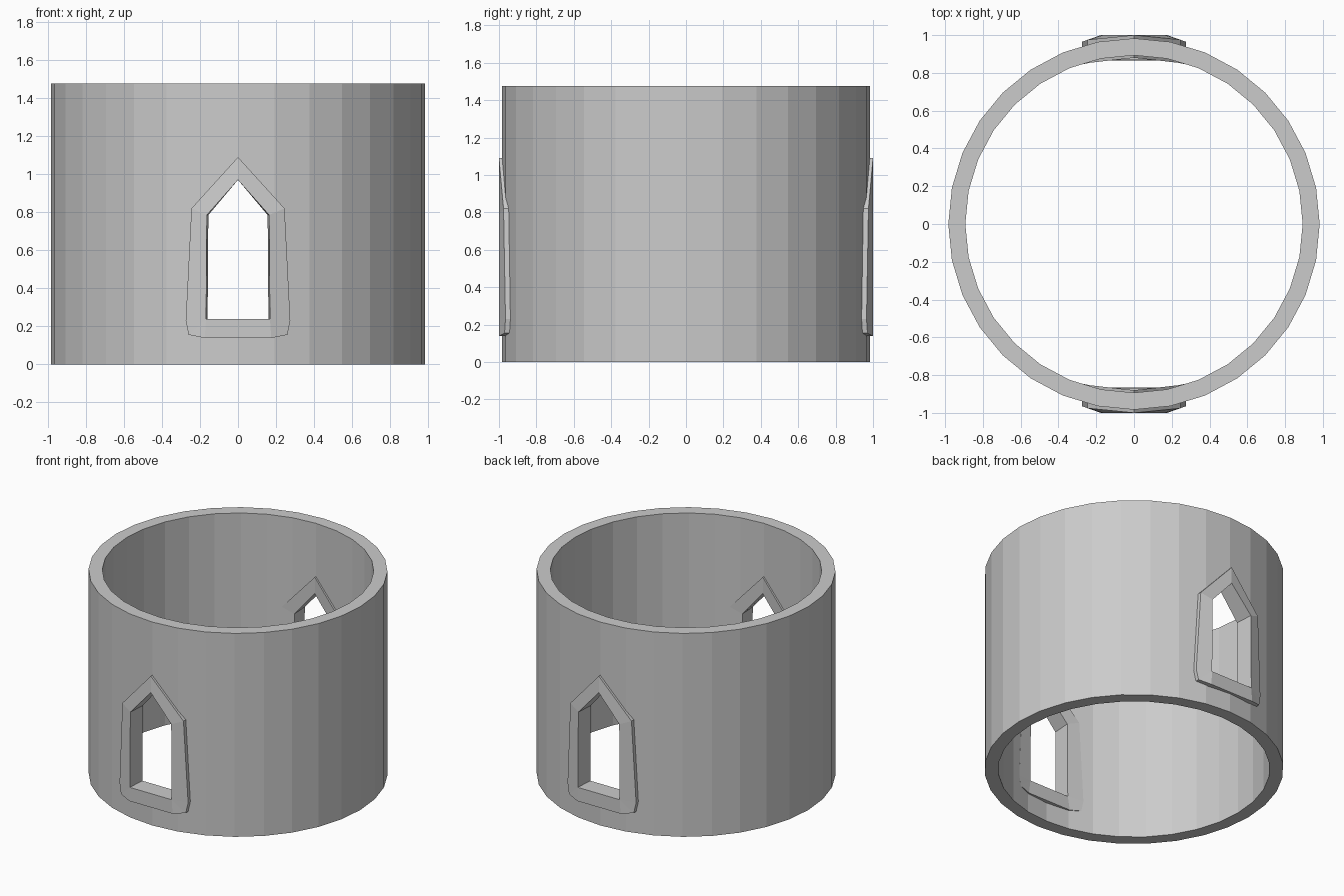
import bpy, bmesh, math

if "Cube" in bpy.data.objects:
    bpy.data.objects.remove(bpy.data.objects["Cube"])

R_OUT, R_IN, HEIGHT, SIDES = 0.983, 0.893, 1.476, 32

stone = bpy.data.materials.new("grey stone")
stone.diffuse_color = (0.6, 0.6, 0.6, 1)
stone.use_nodes = True
stone.node_tree.nodes["Principled BSDF"].inputs["Base Color"].default_value = stone.diffuse_color


def make_object(name, bm):
    bmesh.ops.recalc_face_normals(bm, faces=bm.faces)
    mesh = bpy.data.meshes.new(name)
    bm.to_mesh(mesh)
    bm.free()
    mesh.materials.append(stone)
    obj = bpy.data.objects.new(name, mesh)
    bpy.context.collection.objects.link(obj)
    return obj


def bridge(bm, rings):
    """Join closed rings of points into a looped shell, merging repeated points."""
    rows = [[bm.verts.new(p) for p in ring] for ring in rings]
    n = len(rows[0])
    for a, b in zip(rows, rows[1:] + rows[:1]):
        for i in range(n):
            j = (i + 1) % n
            bm.faces.new((a[i], a[j], b[j], b[i]))
    bmesh.ops.remove_doubles(bm, verts=bm.verts, dist=0.0005)


def mirrored(half):
    """Apex first, down the right side, then up the left side."""
    return half + [(-x, z) for x, z in reversed(half[1:])]


# Window profiles as (x, z)
OUTLINE = mirrored([(0, 1.09), (0.245, 0.82), (0.275, 0.23), (0.26, 0.155), (0.175, 0.138)])


def opening(w, grow=0.0):
    low = (w + 0.004 + grow, 0.238 - grow)
    return mirrored([(0, 0.97 + grow), (w + grow, 0.785), low, low, low])


def outer_y(x):
    return 1.0 - max(0.0, abs(x) - 0.175) * 0.35


def inner_y(x):
    return 0.88 - 0.46 * x * x


# Round wall
bm = bmesh.new()
ring = [(math.cos(2 * math.pi * i / SIDES), math.sin(2 * math.pi * i / SIDES)) for i in range(SIDES)]
bridge(bm, [[(r * c, r * s, z) for c, s in ring]
            for r, z in ((R_OUT, 0), (R_OUT, HEIGHT), (R_IN, HEIGHT), (R_IN, 0))])
wall = make_object("round_wall", bm)

# Window hole through both sides, its edges hidden inside the frames
bm = bmesh.new()
hole = opening(0.165, 0.02)
hole = hole[:3] + hole[-2:]
front = bm.faces.new([bm.verts.new((x, -1.2, z)) for x, z in hole])
ext = bmesh.ops.extrude_face_region(bm, geom=[front])
bmesh.ops.translate(bm, vec=(0, 2.4, 0),
                    verts=[v for v in ext["geom"] if isinstance(v, bmesh.types.BMVert)])
cutter = make_object("window_cutter", bm)
cutter.hide_render = True
cut = wall.modifiers.new("window_holes", 'BOOLEAN')
cut.operation = 'DIFFERENCE'
cut.solver = 'EXACT'
cut.object = cutter
bpy.context.view_layer.objects.active = wall
wall.select_set(True)
bpy.ops.object.modifier_apply(modifier=cut.name)
bpy.data.objects.remove(cutter)

# Pointed window frames, front and back
for name, side in (("front_window_frame", -1), ("back_window_frame", 1)):
    bm = bmesh.new()
    bridge(bm, [[(x, side * depth(x), z) for x, z in profile]
                for profile, depth in ((OUTLINE, outer_y), (opening(0.164), outer_y),
                                       (opening(0.156), inner_y), (OUTLINE, inner_y))])
    make_object(name, bm)
